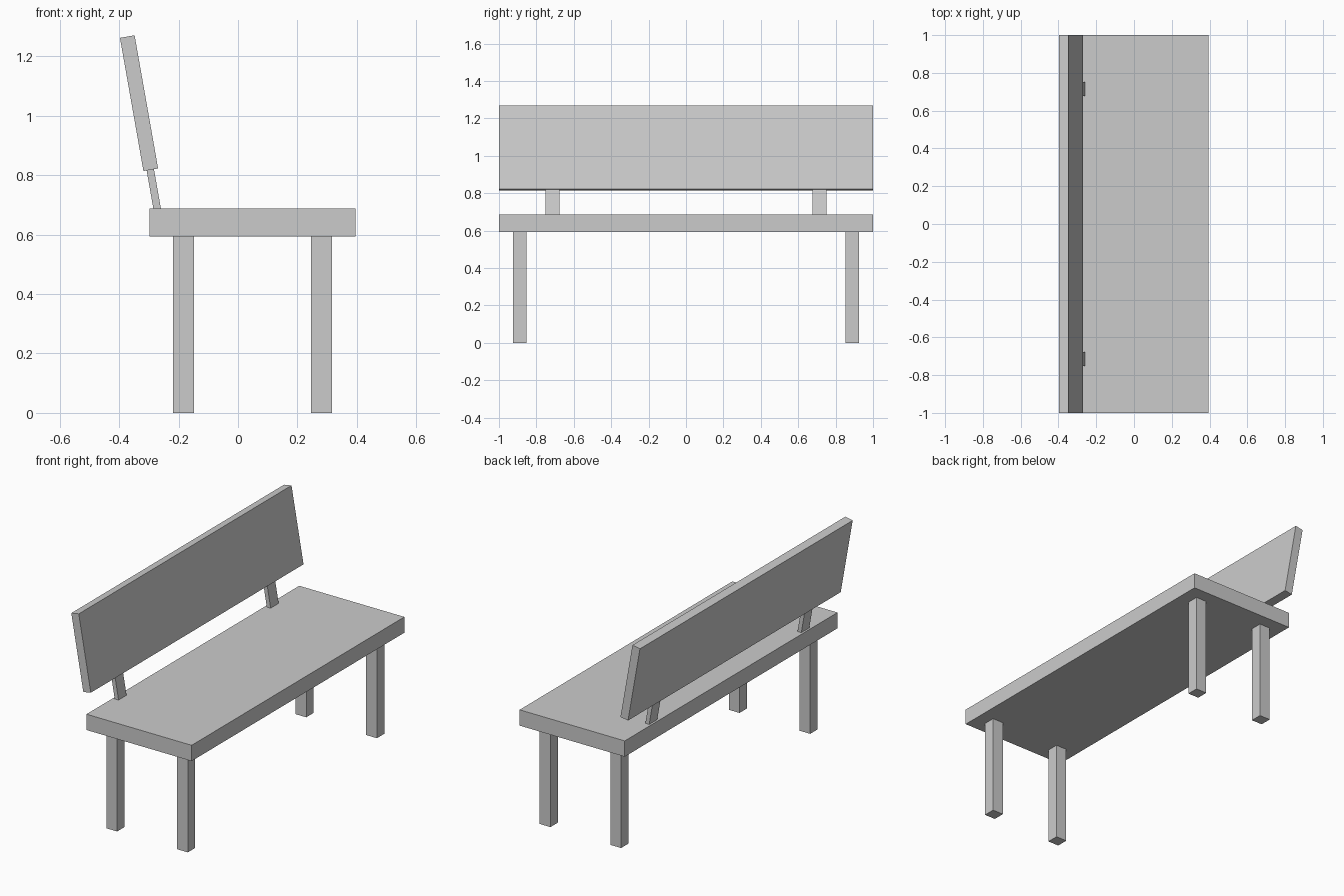
import bpy
from math import radians

if "Cube" in bpy.data.objects:
    bpy.data.objects.remove(bpy.data.objects["Cube"])

LEAN = radians(-10)


def box(name, center, size, tilt=0.0):
    bpy.ops.mesh.primitive_cube_add(size=1, location=center, rotation=(0, tilt, 0))
    ob = bpy.context.object
    ob.name = name
    ob.scale = size
    return ob


# Seat slab
box("seat", (0.049, 0, 0.64), (0.692, 2.0, 0.094))

# Leaning backrest board
box("backrest", (-0.333, 0, 1.042), (0.05, 2.0, 0.455), LEAN)

for side, s in (("left", -1), ("right", 1)):
    # Square legs
    for row, x in (("back", -0.184), ("front", 0.281)):
        box(f"{row}_{side}_leg", (x, s * 0.889, 0.2965), (0.071, 0.07, 0.593))
    # Thin struts joining the seat to the backrest
    box(f"{side}_backrest_strut", (-0.284, s * 0.715, 0.755), (0.025, 0.075, 0.16), LEAN)
